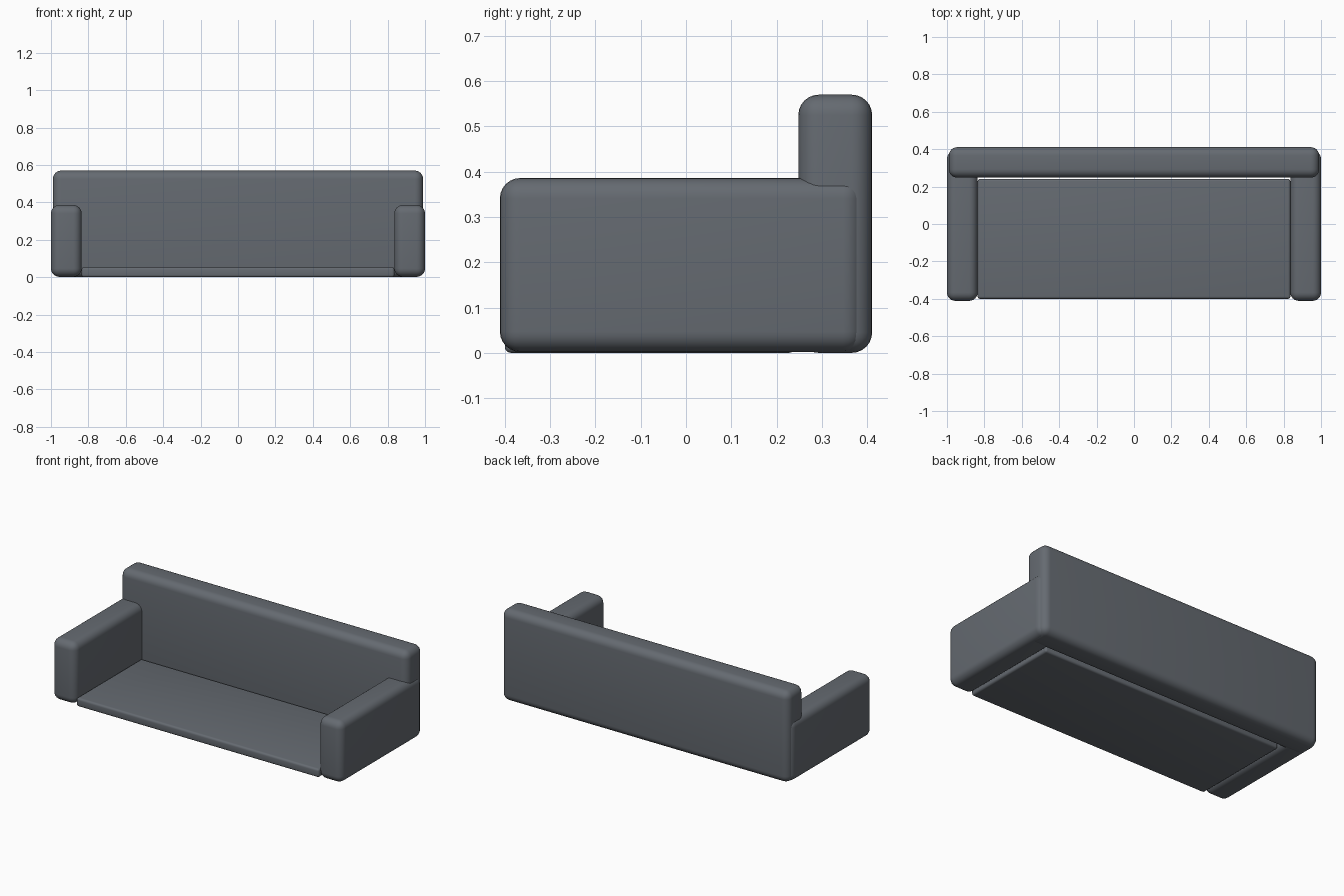
import bpy

cube = bpy.data.objects.get("Cube")
if cube:
    bpy.data.objects.remove(cube, do_unlink=True)

# Upholstery colour
fabric = bpy.data.materials.new("slate_grey_fabric")
fabric.use_nodes = True
colour = (0.13, 0.145, 0.165, 1)
fabric.diffuse_color = colour
fabric.node_tree.nodes["Principled BSDF"].inputs["Base Color"].default_value = colour


def cushion(name, low, high, radius, segments):
    """Rounded box between two opposite corners."""
    centre = [(a + b) / 2 for a, b in zip(low, high)]
    bpy.ops.mesh.primitive_cube_add(size=1, location=centre)
    obj = bpy.context.object
    obj.name = name
    obj.scale = [b - a for a, b in zip(low, high)]
    bpy.ops.object.transform_apply(location=False, rotation=False, scale=True)
    bevel = obj.modifiers.new("rounded_edges", 'BEVEL')
    bevel.width = radius
    bevel.segments = segments
    bpy.ops.object.modifier_apply(modifier=bevel.name)
    bpy.ops.object.shade_smooth_by_angle()
    obj.data.materials.append(fabric)
    return obj


# Backrest, sunk slightly inside the outer faces of the arms
cushion("backrest", (-0.99, 0.248, 0), (0.99, 0.411, 0.57), 0.045, 6)

# Armrests
for side, name in ((1, "left_armrest"), (-1, "right_armrest")):
    inner, outer = sorted((side * 0.836, side * 1.0))
    cushion(name, (inner, -0.411, 0.002), (outer, 0.392, 0.386), 0.045, 6)

# Thin seat, with a narrow gap in front of the backrest
cushion("seat", (-0.836, -0.4, 0), (0.836, 0.241, 0.053), 0.013, 4)
